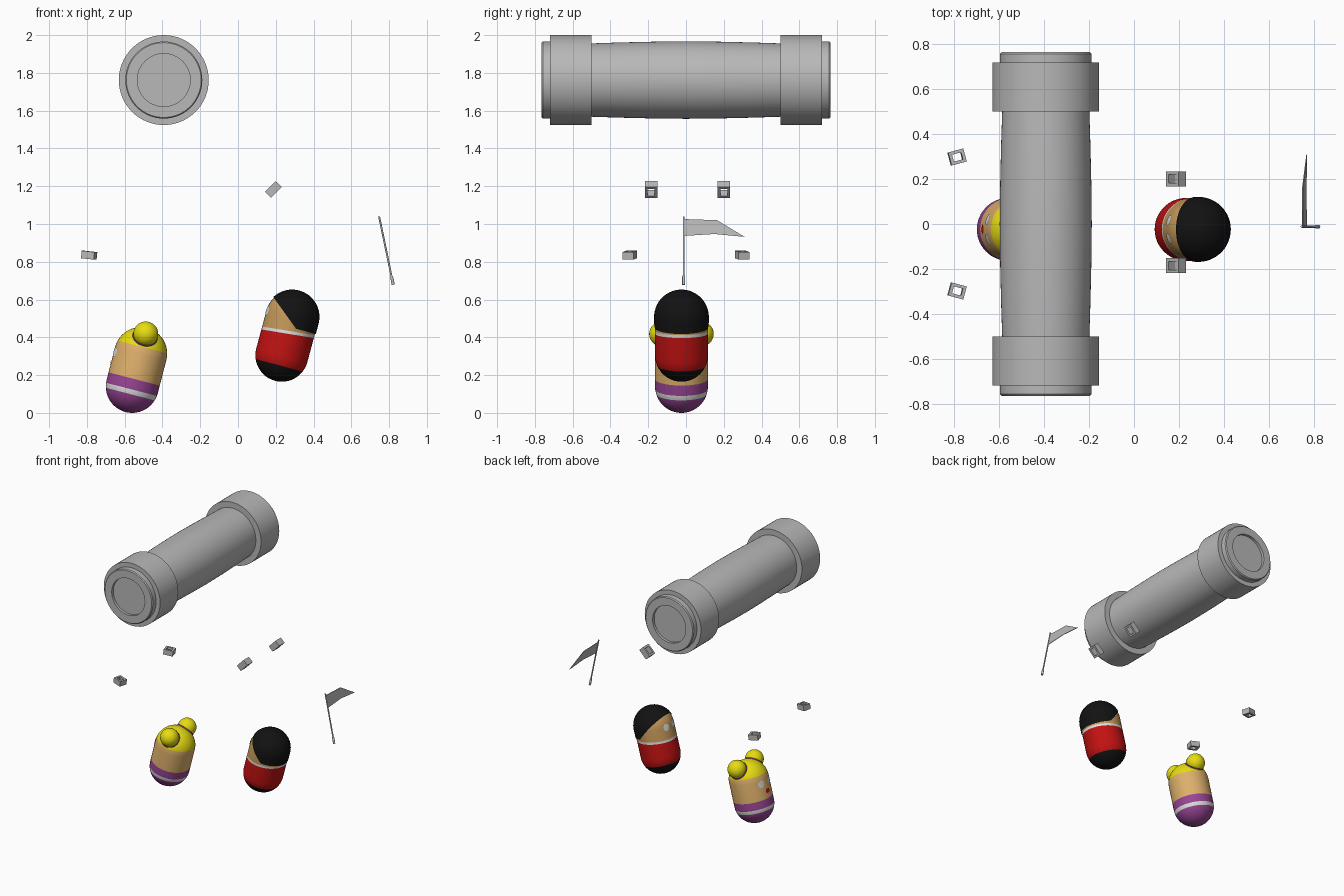
import bpy, bmesh, math
from mathutils import Matrix, Vector

if "Cube" in bpy.data.objects:
    bpy.data.objects.remove(bpy.data.objects["Cube"])


def mat(name, rgb):
    m = bpy.data.materials.new(name)
    m.diffuse_color = (*rgb, 1)
    m.use_nodes = True
    m.node_tree.nodes["Principled BSDF"].inputs["Base Color"].default_value = m.diffuse_color
    return m


GREY = mat("grey", (0.48, 0.48, 0.48))
WHITE = mat("white", (0.75, 0.75, 0.75))
BLACK = mat("black", (0.006, 0.006, 0.006))
RED = mat("red", (0.55, 0.006, 0.006))
YELLOW = mat("yellow", (0.80, 0.72, 0.006))
PURPLE = mat("purple", (0.32, 0.06, 0.30))
SKIN = mat("skin", (0.74, 0.44, 0.15))
TAN = mat("tan", (0.56, 0.32, 0.10))


def finish(bm, name, mats, matrix=Matrix(), smooth=True):
    bmesh.ops.recalc_face_normals(bm, faces=bm.faces)
    me = bpy.data.meshes.new(name)
    bm.to_mesh(me)
    bm.free()
    ob = bpy.data.objects.new(name, me)
    bpy.context.collection.objects.link(ob)
    for m in mats:
        me.materials.append(m)
    ob.matrix_world = matrix
    if smooth:
        bpy.ops.object.select_all(action='DESELECT')
        ob.select_set(True)
        bpy.context.view_layer.objects.active = ob
        bpy.ops.object.shade_smooth_by_angle(angle=math.radians(35))
    return ob


def lathe(profile, steps=48):
    """Spin a (radius, height) profile around z."""
    bm = bmesh.new()
    vs = [bm.verts.new((r, 0, z)) for r, z in profile]
    es = [bm.edges.new(p) for p in zip(vs, vs[1:])]
    bmesh.ops.spin(bm, geom=vs + es, cent=(0, 0, 0), axis=(0, 0, 1),
                   angle=math.tau, steps=steps)
    bmesh.ops.remove_doubles(bm, verts=bm.verts, dist=1e-5)
    return bm


def capsule(r, h, n=12):
    arc = [math.pi / 2 * i / n for i in range(n + 1)]
    low = [(r * math.sin(a), -r * math.cos(a)) for a in arc]
    return lathe(low + [(p, h - z) for p, z in reversed(low)])


def cut(bm, t, slope, clear=False):
    bmesh.ops.bisect_plane(bm, geom=bm.verts[:] + bm.edges[:] + bm.faces[:],
                           plane_co=(0, 0, t), plane_no=(-slope, 0, 1),
                           clear_inner=clear, dist=1e-6)


def banded_body(name, h, mats, bands, matrix):
    """Capsule whose colour changes above each (height, slope) band."""
    bm = capsule(R, h)
    for t, s in bands:
        cut(bm, t, s)
    for f in bm.faces:
        c = f.calc_center_median()
        f.material_index = sum(c.z - s * c.x > t for t, s in bands)
    return finish(bm, name, mats, matrix)


def face_patch(name, h, y, t, ry, rz, m, matrix, lift=0.003):
    """Thin oval lying on the -x side of a capsule."""
    bm = bmesh.new()

    def point(k, a):
        py, pz = y + k * ry * math.cos(a), t + k * rz * math.sin(a)
        over = max(0, pz - h)
        return bm.verts.new((-math.sqrt((R + lift) ** 2 - py * py - over * over), py, pz))

    n = 20
    mid = point(0, 0)
    rings = [[point(k, math.tau * i / n) for i in range(n)] for k in (0.5, 1)]
    for i in range(n):
        j = (i + 1) % n
        bm.faces.new((mid, rings[0][i], rings[0][j]))
        bm.faces.new((rings[0][i], rings[1][i], rings[1][j], rings[0][j]))
    ob = finish(bm, name, [m], matrix)
    # keep the plate facing outward
    if ob.data.polygons[0].normal.x > 0:
        ob.data.flip_normals()


def place(x, y, z, tilt):
    return Matrix.Translation((x, y, z)) @ Matrix.Rotation(math.radians(tilt), 4, 'Y')


R = 0.14

# Barrel: bulged tube with two collars and recessed ends
half = [(0, 0.745), (0.14, 0.745), (0.14, 0.765), (0.198, 0.765), (0.204, 0.758),
        (0.204, 0.72), (0.238, 0.72), (0.238, 0.5), (0.194, 0.5), (0.199, 0.35),
        (0.203, 0.18)]
profile = half + [(0.205, 0)] + [(r, -z) for r, z in reversed(half)]
finish(lathe(profile, 64), "barrel", [GREY],
       Matrix.Translation((-0.393, 0, 1.762)) @ Matrix.Rotation(math.pi / 2, 4, 'X'))

# Girl figure
GH = 0.18
girl = place(-0.56, -0.024, 0.14, 14.5)
banded_body("girl_body", GH, [PURPLE, WHITE, PURPLE, SKIN, YELLOW],
            [(-0.042, 0), (-0.016, 0), (0.041, 0), (0.216, 0)], girl)
for side in (-1, 1):
    # hair bun
    bm = bmesh.new()
    bmesh.ops.create_uvsphere(bm, u_segments=28, v_segments=16, radius=0.066)
    finish(bm, "hair_bun", [YELLOW], girl @ Matrix.Translation((0, side * 0.105, 0.287)))
    # hair tie where the bun meets the head
    out = Vector((0, side * 0.7, 0.714)).normalized()
    bm = bmesh.new()
    ring = [bm.verts.new((0.061 + 0.006 * math.cos(a), 0, 0.006 * math.sin(a)))
            for a in [math.tau * i / 8 for i in range(8)]]
    edges = [bm.edges.new((ring[i], ring[(i + 1) % 8])) for i in range(8)]
    bmesh.ops.spin(bm, geom=ring + edges, cent=(0, 0, 0), axis=(0, 0, 1),
                   angle=math.tau, steps=32)
    bmesh.ops.remove_doubles(bm, verts=bm.verts, dist=1e-5)
    turn = out.to_track_quat('Z', 'Y').to_matrix().to_4x4()
    finish(bm, "hair_tie", [PURPLE],
           girl @ Matrix.Translation(Vector((0, 0, GH)) + out * 0.126) @ turn)
    face_patch("girl_eye", GH, side * 0.045, 0.155, 0.024, 0.026, WHITE, girl)
face_patch("girl_mouth", GH, 0, 0.093, 0.022, 0.016, RED, girl)

# Boy figure
BH = 0.21
boy = place(0.232, -0.024, 0.305, 15)
banded_body("boy_body", BH, [BLACK, RED, WHITE, TAN],
            [(-0.055, 0), (0.118, 0.1), (0.134, 0.1)], boy)
for side in (-1, 1):
    face_patch("boy_eye", BH, side * 0.04, 0.208, 0.023, 0.025, WHITE, boy)

# Boy hair: shell trimmed to a slanted hairline
bm = capsule(0.145, BH, 16)
cut(bm, 0.155, 0, True)
cut(bm, 0.185, -0.82, True)
finish(bm, "boy_hair", [BLACK], boy)


# Square buckles
def buckle(name, matrix, sx=0.07, sy=0.066, sz=0.045, wall=0.014):
    bm = bmesh.new()
    rings = []
    for w in (0, wall):
        for z in (-sz / 2, sz / 2):
            rings.append([bm.verts.new((a * (sx / 2 - w), b * (sy / 2 - w), z))
                          for a, b in ((-1, -1), (1, -1), (1, 1), (-1, 1))])
    for p, q in ((0, 1), (2, 3), (0, 2), (1, 3)):
        for i in range(4):
            j = (i + 1) % 4
            bm.faces.new((rings[p][i], rings[p][j], rings[q][j], rings[q][i]))
    finish(bm, name, [GREY], matrix, smooth=False)


for side in (-1, 1):
    buckle("upper_buckle", place(0.187, 0.008 + side * 0.193, 1.183, -46), sx=0.08)
    buckle("lower_buckle", Matrix.Translation((-0.788, side * 0.298, 0.835))
           @ Matrix.Rotation(math.radians(side * 15), 4, 'Z')
           @ Matrix.Rotation(math.radians(6), 4, 'Y'), sy=0.06, sz=0.04)

# Flag pole with a thicker grip
top, foot = Vector((0.747, -0.012, 1.04)), Vector((0.822, -0.012, 0.678))
turn = (top - foot).to_track_quat('Z', 'Y').to_matrix().to_4x4()
length = (top - foot).length
finish(lathe([(0, 0), (0.008, 0), (0.008, 0.045), (0.005, 0.05),
              (0.005, length), (0, length)], 16),
       "flag_pole", [GREY], Matrix.Translation(foot) @ turn)

# Tapered flag lying in the plane of the pole
outline = [(-0.01, 1.026), (0.165, 1.02), (0.31, 0.932), (0.15, 0.947), (-0.01, 0.937)]
bm = bmesh.new()
sides = [[bm.verts.new((0.747 + (1.04 - z) * 0.207 + dx, y, z)) for y, z in outline]
         for dx in (-0.002, 0.002)]
for s in sides:
    bm.faces.new(s)
for i in range(5):
    j = (i + 1) % 5
    bm.faces.new((sides[0][i], sides[0][j], sides[1][j], sides[1][i]))
finish(bm, "flag", [GREY], smooth=False)
